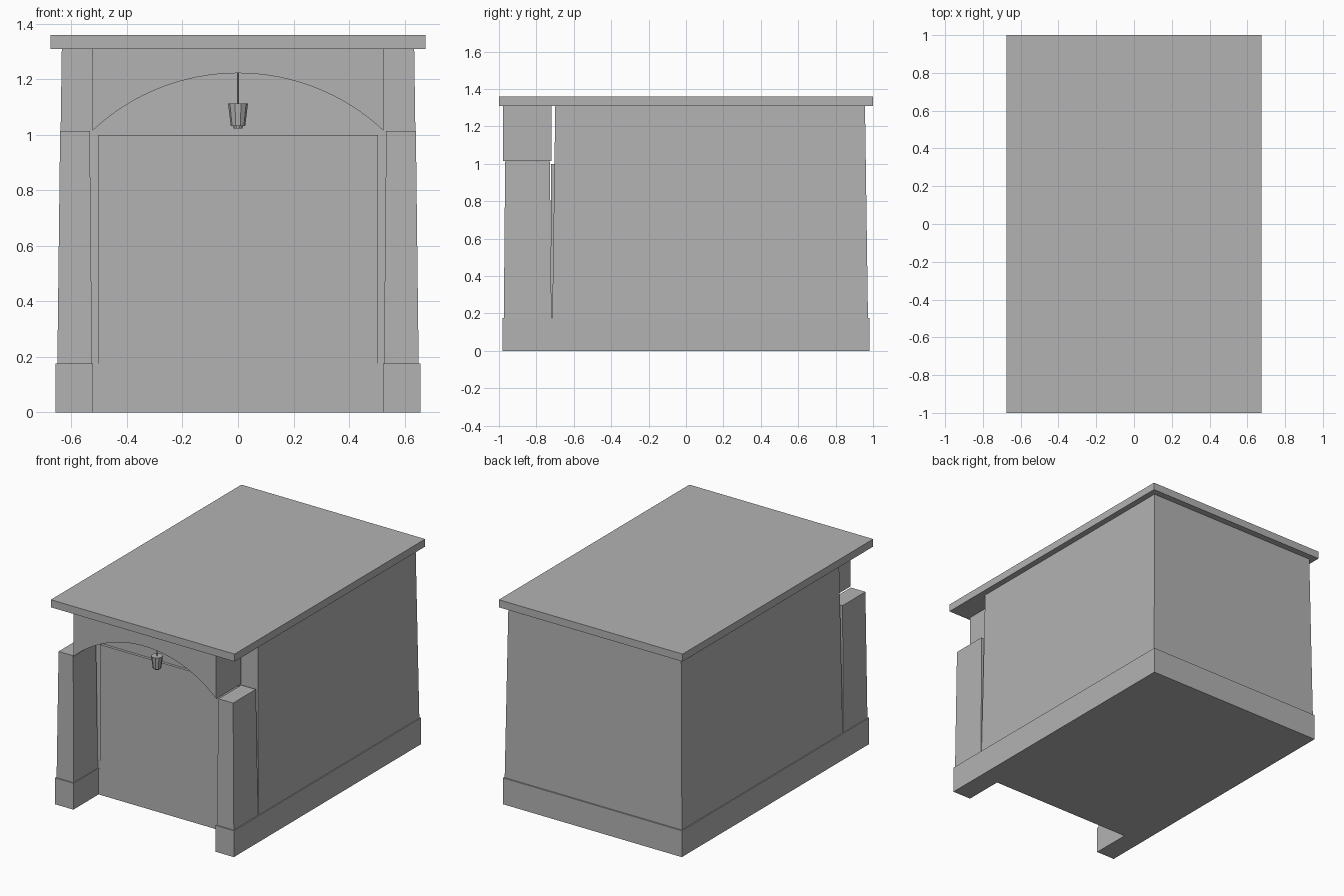
import bpy
import bmesh
import math

if "Cube" in bpy.data.objects:
    bpy.data.objects.remove(bpy.data.objects["Cube"], do_unlink=True)

GREY = (0.45, 0.45, 0.45, 1)
grey = bpy.data.materials.new("plain_grey")
grey.use_nodes = True
grey.diffuse_color = GREY
grey.node_tree.nodes["Principled BSDF"].inputs["Base Color"].default_value = GREY


def finish(name, bm):
    bmesh.ops.recalc_face_normals(bm, faces=bm.faces)
    mesh = bpy.data.meshes.new(name)
    bm.to_mesh(mesh)
    bm.free()
    mesh.materials.append(grey)
    obj = bpy.data.objects.new(name, mesh)
    bpy.context.collection.objects.link(obj)
    return obj


def loft(name, lower, upper):
    """Solid between two matching rings of points."""
    bm = bmesh.new()
    a = [bm.verts.new(p) for p in lower]
    b = [bm.verts.new(p) for p in upper]
    bm.faces.new(a)
    bm.faces.new(b)
    for i in range(len(a)):
        j = (i + 1) % len(a)
        bm.faces.new((a[i], a[j], b[j], b[i]))
    return finish(name, bm)


def rect(x0, x1, y0, y1, z):
    return [(x0, y0, z), (x1, y0, z), (x1, y1, z), (x0, y1, z)]


def box(name, x0, x1, y0, y1, z0, z1):
    return loft(name, rect(x0, x1, y0, y1, z0), rect(x0, x1, y0, y1, z1))


def cone(name, r0, r1, z0, z1, sides=10):
    def ring(r, z):
        turns = [2 * math.pi * i / sides for i in range(sides)]
        return [(r * math.cos(t), LAMP_Y + r * math.sin(t), z) for t in turns]
    return loft(name, ring(r0, z0), ring(r1, z1))


BASE, WALL_TOP, ROOF_TOP = 0.175, 1.31, 1.36
HALF, LENGTH, WALL_FRONT = 0.657, 0.982, -0.717
LAMP_Y = -0.85

# Footing: one U-shaped slab with two forward legs
LEG = 0.522
outline = [(-HALF, LENGTH), (-HALF, -LENGTH), (-LEG, -LENGTH), (-LEG, WALL_FRONT),
           (LEG, WALL_FRONT), (LEG, -LENGTH), (HALF, -LENGTH), (HALF, LENGTH)]
loft("footing", [(x, y, 0) for x, y in outline], [(x, y, BASE) for x, y in outline])

# Main walls, leaning slightly inward, and the flat roof
loft("main_walls", rect(-0.651, 0.651, -0.715, 0.973, BASE),
     rect(-0.635, 0.635, -0.699, 0.957, WALL_TOP))
box("roof_slab", -0.675, 0.675, -1, 1, WALL_TOP, ROOF_TOP)

# Front door panel
box("door", -0.504, 0.504, -0.721, -0.69, 0.01, 1.0)

# Tapered piers on both sides
for side, s in (("left", 1), ("right", -1)):
    loft(side + "_pier", rect(s * 0.526, s * 0.651, -0.974, -0.719, BASE),
         rect(s * 0.534, s * 0.641, -0.967, -0.728, 1.013))

# Arched beam across the front
SPAN, SPRING, RISE, STEPS = 0.525, 1.014, 0.208, 32
radius = (SPAN ** 2 + RISE ** 2) / (2 * RISE)
sweep = math.asin(SPAN / radius)
profile = [(-SPAN, WALL_TOP)]
for i in range(STEPS + 1):
    t = sweep * (2 * i / STEPS - 1)
    profile.append((radius * math.sin(t), SPRING + RISE - radius * (1 - math.cos(t))))
profile.append((SPAN, WALL_TOP))
beam = loft("arched_beam", [(x, -0.978, z) for x, z in profile],
            [(x, -0.718, z) for x, z in profile])

# Hanging lamp
cone("lamp_cord", 0.003, 0.003, 1.11, SPRING + RISE + 0.002, 6)
cone("lamp_shade", 0.026, 0.036, 1.032, 1.112)
cone("lamp_bulb", 0.016, 0.018, 1.023, 1.034)

# Smooth arch with crisp edges
bpy.ops.object.select_all(action="DESELECT")
beam.select_set(True)
bpy.context.view_layer.objects.active = beam
bpy.ops.object.shade_smooth_by_angle(angle=math.radians(30))
